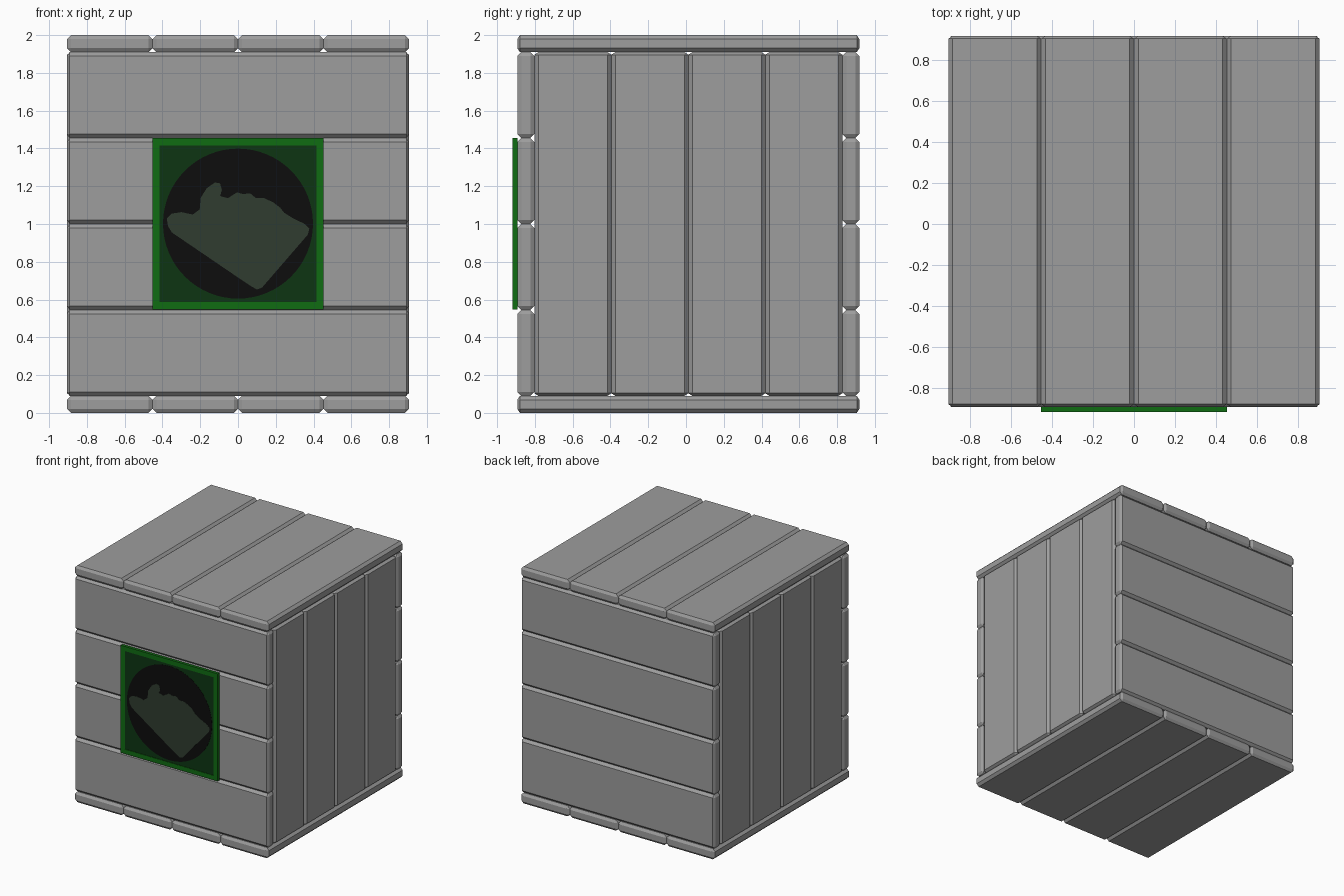
import bpy, bmesh, math
from mathutils import Vector

if "Cube" in bpy.data.objects:
    bpy.data.objects.remove(bpy.data.objects["Cube"])


def material(name, rgb):
    m = bpy.data.materials.new(name)
    m.diffuse_color = (*rgb, 1.0)
    m.use_nodes = True
    m.node_tree.nodes["Principled BSDF"].inputs["Base Color"].default_value = m.diffuse_color
    return m


GREY = material("grey_plank", (0.34, 0.34, 0.34))
GREEN = material("green_frame", (0.005, 0.15, 0.006))
DARK_GREEN = material("dark_green_field", (0.004, 0.036, 0.006))
BLACK = material("black_disc", (0.004, 0.004, 0.004))
GREY_GREEN = material("grey_green_patch", (0.029, 0.045, 0.029))


def finish(name, bm, *mats):
    bmesh.ops.recalc_face_normals(bm, faces=bm.faces)
    me = bpy.data.meshes.new(name)
    bm.to_mesh(me)
    bm.free()
    for m in mats:
        me.materials.append(m)
    ob = bpy.data.objects.new(name, me)
    bpy.context.collection.objects.link(ob)
    return ob


def plank(name, lo, hi, long_axis):
    """Chamfered box, with a shorter chamfer along its length."""
    lo, hi = Vector(lo), Vector(hi)
    c, h = (lo + hi) / 2, (hi - lo) / 2
    cut = Vector((0.021, 0.021, 0.021))
    cut[long_axis] = 0.014
    bm = bmesh.new()
    for sx in (-1, 1):
        for sy in (-1, 1):
            for sz in (-1, 1):
                for keep in range(3):
                    p = h - cut
                    p[keep] = h[keep]
                    bm.verts.new(c + Vector((sx * p.x, sy * p.y, sz * p.z)))
    bmesh.ops.convex_hull(bm, input=bm.verts)
    bmesh.ops.dissolve_limit(bm, angle_limit=0.01, verts=bm.verts, edges=bm.edges)
    return finish(name, bm, GREY)


X, T = 0.9055, 0.09              # half width, plank thickness
Y0, Y1 = -0.893, 0.918           # front and back of the crate
W = 2 * X / 4
H = (2 - 2 * T) / 4
D = (Y1 - Y0 - 2 * T) / 4

for i in range(4):
    # lid and floor planks run front to back
    x = -X + i * W
    plank(f"floor_plank_{i+1}", (x, Y0, 0), (x + W, Y1, T), 1)
    plank(f"lid_plank_{i+1}", (x, Y0, 2 - T), (x + W, Y1, 2), 1)
    # front and back planks run across
    z = T + i * H
    plank(f"front_plank_{i+1}", (-X, Y0, z), (X, Y0 + T, z + H), 0)
    plank(f"back_plank_{i+1}", (-X, Y1 - T, z), (X, Y1, z + H), 0)
    # side planks stand upright
    y = Y0 + T + i * D
    plank(f"left_plank_{i+1}", (-X, y, T), (-X + T, y + D, 2 - T), 2)
    plank(f"right_plank_{i+1}", (X - T, y, T), (X, y + D, 2 - T), 2)


def plate(name, outline, y_back, y_front, mat):
    """Flat outline in x, z extruded towards the front."""
    bm = bmesh.new()
    f = bm.faces.new([bm.verts.new((x, y_back, z)) for x, z in outline])
    r = bmesh.ops.extrude_face_region(bm, geom=[f], use_keep_orig=True)
    vs = [v for v in r["geom"] if isinstance(v, bmesh.types.BMVert)]
    bmesh.ops.translate(bm, verts=vs, vec=(0, y_front - y_back, 0))
    return finish(name, bm, mat)


# green sign panel with a shallow recessed field
S, CZ, YF = 0.4535, 1.002, -0.918
bm = bmesh.new()
bmesh.ops.create_cube(bm, size=1)
for v in bm.verts:
    v.co = Vector((v.co.x * 2 * S, Y0 if v.co.y > 0 else YF, CZ + v.co.z * 2 * S))
bm.normal_update()
front = min(bm.faces, key=lambda f: f.calc_center_median().y)
bmesh.ops.inset_region(bm, faces=[front], thickness=0.055)
r = bmesh.ops.extrude_discrete_faces(bm, faces=[front])
field = r["faces"][0]
bmesh.ops.translate(bm, verts=field.verts, vec=(0, 0.004, 0))
field.material_index = 1
finish("sign_panel", bm, GREEN, DARK_GREEN)

# black disc on the panel
N = 64
plate("sign_disc", [(0.397 * math.cos(2 * math.pi * k / N),
                     CZ + 0.397 * math.sin(2 * math.pi * k / N)) for k in range(N)],
      YF + 0.006, YF + 0.0025, BLACK)

# irregular pale patch on the disc
patch = [(-.377, 1.03), (-.35, 1.055), (-.30, 1.063), (-.24, 1.05), (-.203, 1.077),
         (-.197, 1.14), (-.165, 1.19), (-.122, 1.22), (-.095, 1.215), (-.085, 1.18),
         (-.095, 1.148), (-.053, 1.137), (-.005, 1.168), (.027, 1.158), (.064, 1.163),
         (.095, 1.137), (.138, 1.137), (.186, 1.115), (.223, 1.087), (.244, 1.06),
         (.292, 1.03), (.35, 1.002), (.378, .976), (.37, .944), (.127, .663),
         (.10, .653), (.064, .674), (.01, .71), (-.35, .955), (-.371, .99)]
plate("sign_patch", patch, YF + 0.005, YF + 0.001, GREY_GREEN)
